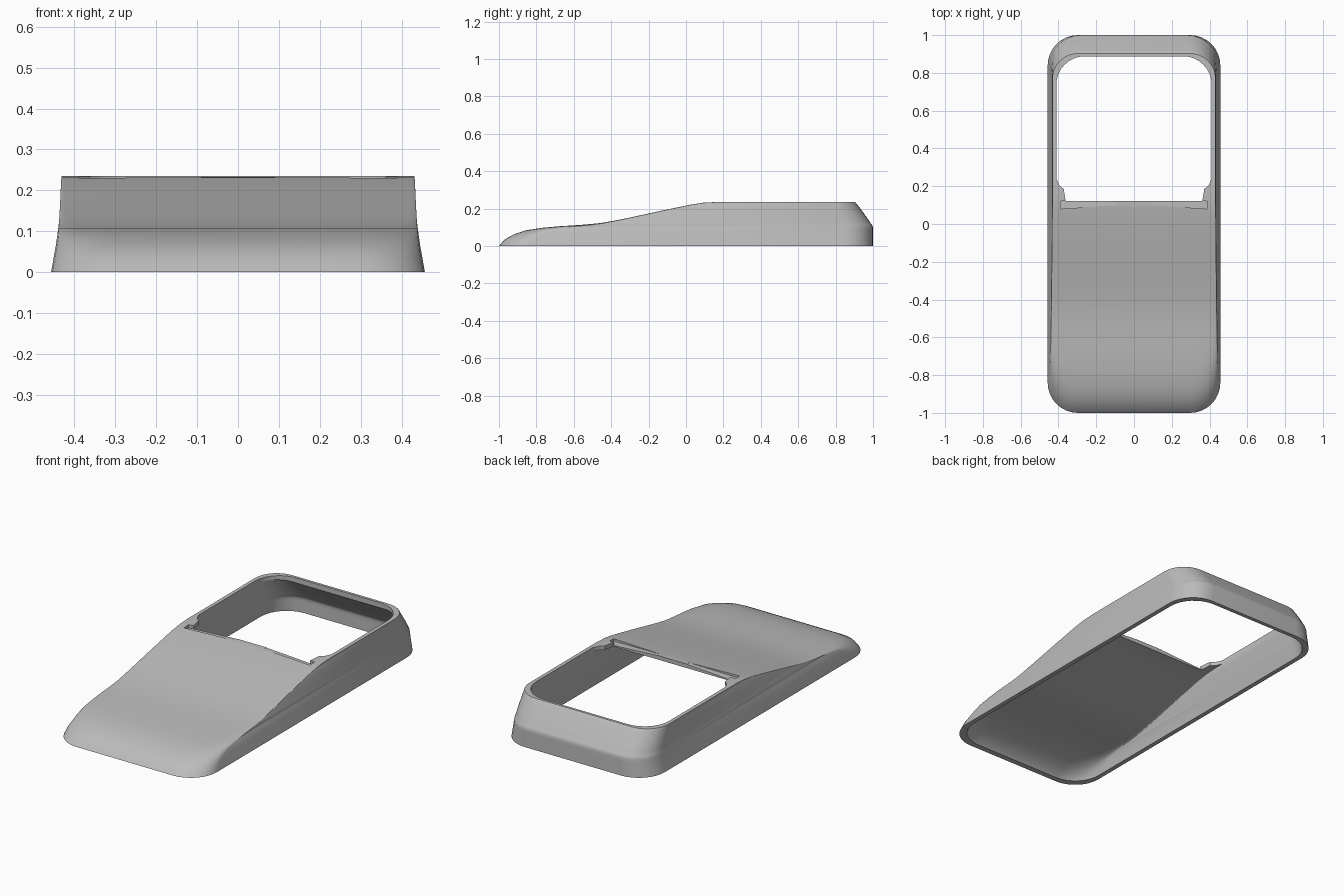
import bpy
import bmesh
from math import cos, sin, pi

if "Cube" in bpy.data.objects:
    bpy.data.objects.remove(bpy.data.objects["Cube"])

grey = bpy.data.materials.new("plain_grey")
grey.use_nodes = True
grey.diffuse_color = (0.5, 0.5, 0.5, 1)
grey.node_tree.nodes["Principled BSDF"].inputs["Base Color"].default_value = (0.5, 0.5, 0.5, 1)

# Level contours: height, half width, front y, back y, front radius, back radius
LEVELS = [
    (0, .457, -1, 1, .16, .16),
    (.035, .451, -.97, 1, .16, .16),
    (.062, .446, -.92, 1, .155, .16),
    (.083, .443, -.86, 1, .14, .16),
    (.097, .441, -.77, 1, .12, .16),
    (.106, .440, -.67, .998, .09, .16),
    (.112, .439, -.57, .995, .06, .16),
    (.121, .438, -.47, .988, .035, .16),
    (.134, .437, -.39, .98, .02, .155),
    (.152, .436, -.3, .967, .012, .15),
    (.19, .434, -.125, .94, .01, .145),
    (.22, .433, .02, .917, .01, .14),
    (.231, .432, .09, .908, .01, .135),
    (.235, .432, .16, .903, .01, .135),
]


def outline(half, front, back, rf, rb, steps=8):
    """Rounded rectangle, counter-clockwise from the front left corner."""
    corners = [(half - rf, front + rf, rf, -pi / 2), (half - rb, back - rb, rb, 0),
               (rb - half, back - rb, rb, pi / 2), (rf - half, front + rf, rf, pi)]
    return [(cx + r * cos(a + i * pi / 2 / steps), cy + r * sin(a + i * pi / 2 / steps))
            for cx, cy, r, a in corners for i in range(steps + 1)]


def loft(name, rings):
    """Closed solid through rings of equal point count."""
    bm = bmesh.new()
    loops = [[bm.verts.new(p) for p in ring] for ring in rings]
    n = len(loops[0])
    for low, high in zip(loops, loops[1:]):
        for i in range(n):
            j = (i + 1) % n
            bm.faces.new((low[i], low[j], high[j], high[i]))
    bm.faces.new(loops[0][::-1])
    bm.faces.new(loops[-1])
    bmesh.ops.recalc_face_normals(bm, faces=bm.faces)
    mesh = bpy.data.meshes.new(name)
    bm.to_mesh(mesh)
    bm.free()
    obj = bpy.data.objects.new(name, mesh)
    bpy.context.collection.objects.link(obj)
    mesh.materials.append(grey)
    return obj


def body_rings(wall=0.0):
    return [[(x, y, z - wall) for x, y in
             outline(half - wall, front + wall * .6, back - wall, rf, rb)]
            for z, half, front, back, rf, rb in LEVELS]


def prism(name, points, low, high):
    return loft(name, [[(x, y, z) for x, y in points] for z in (low, high)])


def cut(target, cutter):
    mod = target.modifiers.new("cut", 'BOOLEAN')
    mod.operation = 'DIFFERENCE'
    mod.solver = 'EXACT'
    mod.object = cutter
    bpy.context.view_layer.objects.active = target
    bpy.ops.object.modifier_apply(modifier=mod.name)
    bpy.data.objects.remove(cutter)


# Hollow shell, open underneath
shell = loft("shell", body_rings())
cut(shell, loft("cavity_cutter", body_rings(.022)))

# Top opening with rounded back corners and stepped front corners
back_arc = outline(.411, .3, .888, .05, .15)[9:27]
step = [(.411, .24), (.395, .205), (.372, .185), (.362, .122)]
opening = [(-x, y) for x, y in step] + step[::-1] + back_arc
cut(shell, prism("opening_cutter", opening, .13, .3))

# Shallow wedges that thin the lip towards each side
for side in (-1, 1):
    wedge = [[(side * .09, y, z), (side * .39, y - dy, z - dz),
              (side * .39, y - dy, .3), (side * .09, y, .3)]
             for y, z, dy, dz in ((.1, .2315, .02, .015), (.14, .2315, .02, .017))]
    cut(shell, loft("wedge_cutter", wedge))

# Smooth shading with crisp rims
bpy.ops.object.select_all(action='DESELECT')
shell.select_set(True)
bpy.context.view_layer.objects.active = shell
bpy.ops.object.shade_smooth_by_angle(angle=pi / 6)
